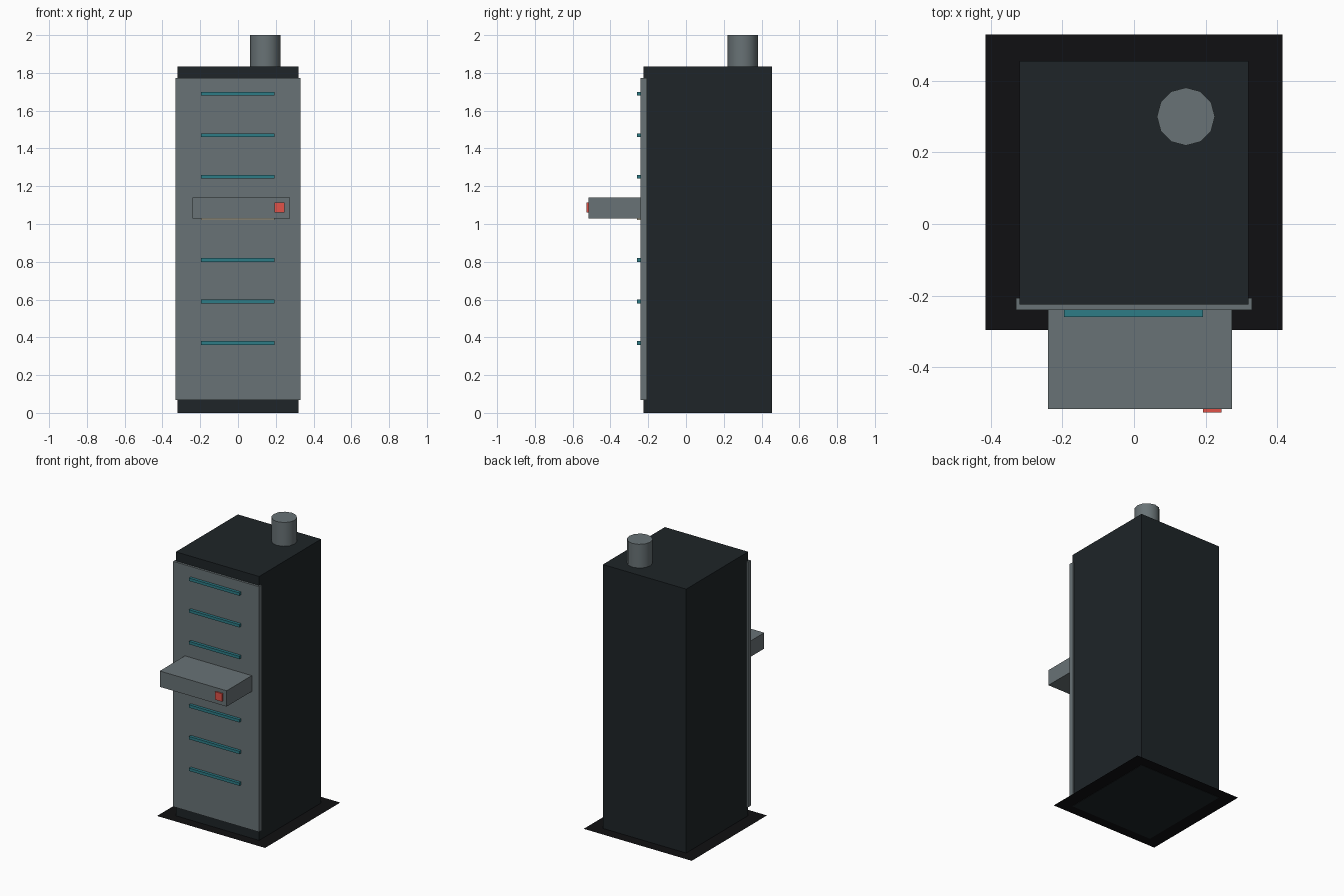
import bpy
import math

cube = bpy.data.objects.get("Cube")
if cube:
    bpy.data.objects.remove(cube, do_unlink=True)


def make_material(name, rgb, roughness=0.6):
    mat = bpy.data.materials.new(name)
    mat.use_nodes = True
    mat.diffuse_color = (*rgb, 1)
    shader = mat.node_tree.nodes["Principled BSDF"]
    shader.inputs["Base Color"].default_value = (*rgb, 1)
    shader.inputs["Roughness"].default_value = roughness
    return mat


black = make_material("floor black", (0.005, 0.005, 0.006))
dark = make_material("cabinet dark", (0.013, 0.018, 0.021))
grey = make_material("panel grey", (0.14, 0.17, 0.18))
teal = make_material("slot teal", (0.027, 0.2, 0.24))
cream = make_material("active slot cream", (0.6, 0.55, 0.42))
red = make_material("button red", (0.75, 0.085, 0.065))


def finish(name, mat):
    obj = bpy.context.object
    obj.name = obj.data.name = name
    obj.data.materials.append(mat)
    return obj


def box(name, x, y, z, mat):
    """Box from (min, max) spans along each axis."""
    spans = (x, y, z)
    bpy.ops.mesh.primitive_cube_add(size=1, location=[(a + b) / 2 for a, b in spans])
    obj = finish(name, mat)
    obj.scale = [b - a for a, b in spans]
    bpy.ops.object.transform_apply(location=False, rotation=False, scale=True)
    return obj


# Thin mat under the cabinet
bpy.ops.mesh.primitive_plane_add(size=1, location=(0, 0.117, 0.002))
floor_mat = finish("floor_mat", black)
floor_mat.scale = (0.83, 0.825, 1)
bpy.ops.object.transform_apply(location=False, rotation=False, scale=True)

# Cabinet and its front panel
box("cabinet", (-0.32, 0.32), (-0.225, 0.455), (0, 1.835), dark)
box("front_panel", (-0.33, 0.33), (-0.24, -0.207), (0.068, 1.772), grey)

# Row of slots, with the lit one beneath the tray
for i in range(7):
    z = 0.37 + i * 0.22
    box(f"slot_{i + 1}", (-0.195, 0.192), (-0.26, -0.23),
        (z - 0.01, z + 0.01), cream if i == 3 else teal)

# Tray with a button
box("tray", (-0.24, 0.274), (-0.516, -0.235), (1.03, 1.14), grey)
box("button", (0.192, 0.245), (-0.526, -0.51), (1.06, 1.115), red)

# Exhaust pipe
bpy.ops.mesh.primitive_cylinder_add(
    vertices=12, radius=0.081, depth=0.185, location=(0.145, 0.3, 1.9075),
    rotation=(0, 0, math.pi / 2))
finish("exhaust_pipe", grey)
bpy.ops.object.shade_smooth_by_angle(angle=math.radians(40))
